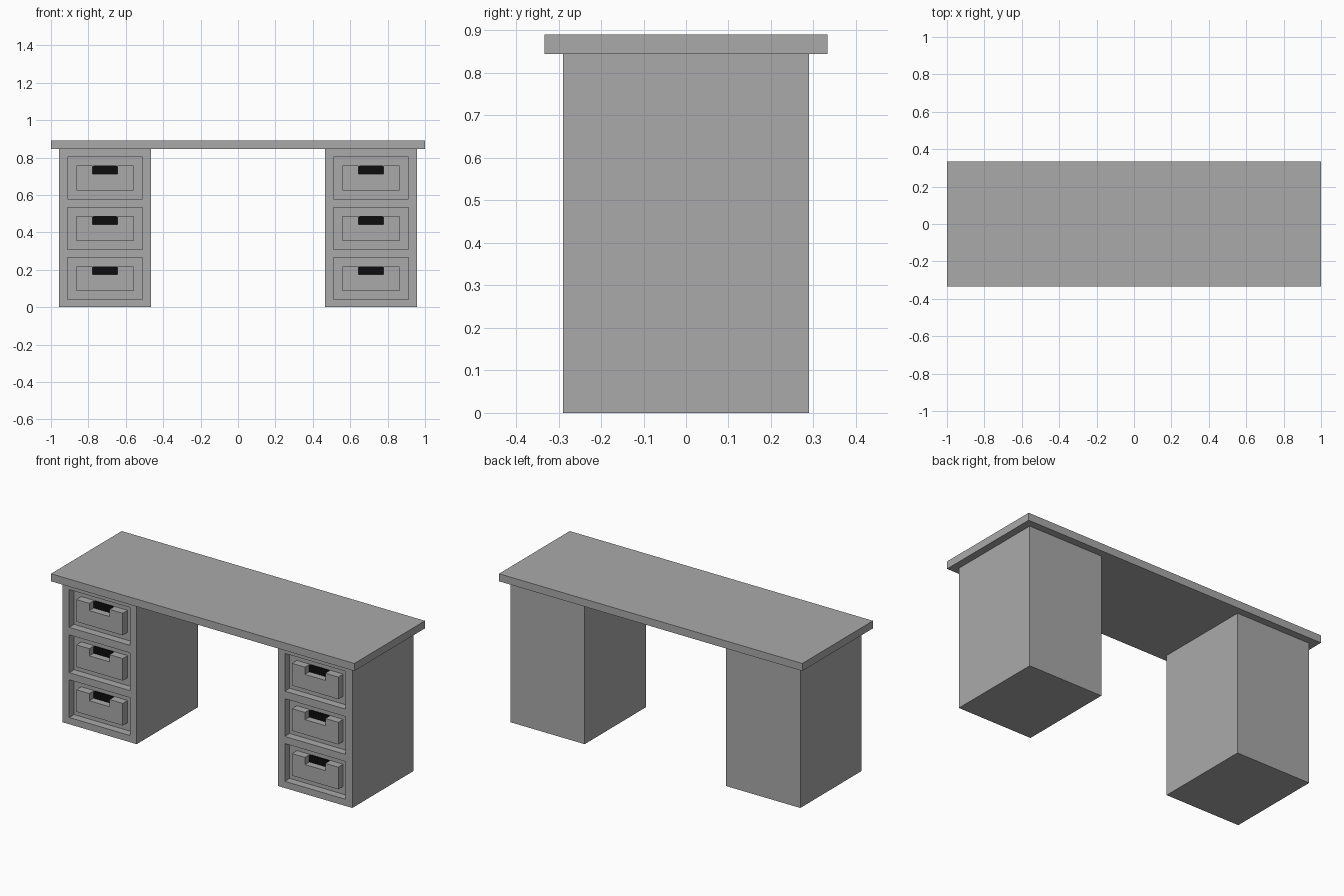
import bpy, bmesh

if "Cube" in bpy.data.objects:
    bpy.data.objects.remove(bpy.data.objects["Cube"])

FRONT, FLOOR = -0.289, -0.243   # pedestal front plane, bottom of the drawer recess
PX = 0.711                      # pedestal centre in x
BAYS = (0.1525, 0.42, 0.69)     # drawer centres in z


def material(name, c):
    m = bpy.data.materials.new(name)
    m.diffuse_color = (c, c, c, 1)
    m.use_nodes = True
    m.node_tree.nodes["Principled BSDF"].inputs["Base Color"].default_value = m.diffuse_color
    return m


grey = material("grey paint", 0.4)
black = material("black grip", 0.004)


def prism(name, profile, y0, y1, mat):
    """Extrude an (x, z) outline from y0 back to y1."""
    bm = bmesh.new()
    face = bm.faces.new([bm.verts.new((x, y0, z)) for x, z in profile])
    ext = bmesh.ops.extrude_face_region(bm, geom=[face])["geom"]
    for v in ext:
        if isinstance(v, bmesh.types.BMVert):
            v.co.y = y1
    bmesh.ops.recalc_face_normals(bm, faces=bm.faces)
    me = bpy.data.meshes.new(name)
    bm.to_mesh(me)
    bm.free()
    me.materials.append(mat)
    ob = bpy.data.objects.new(name, me)
    bpy.context.collection.objects.link(ob)
    return ob


def rect(x0, x1, z0, z1):
    return [(x0, z0), (x1, z0), (x1, z1), (x0, z1)]


# Desktop slab
prism("desktop", rect(-1, 1, 0.845, 0.89), -0.333, 0.333, grey)

for side, cx in (("left", -PX), ("right", PX)):
    # Pedestal block
    ped = prism(side + "_pedestal", rect(cx - 0.245, cx + 0.245, 0, 0.845), FRONT, 0.289, grey)
    for i, cz in enumerate(BAYS):
        # Recess cut into the front
        cut = prism("recess_cutter", rect(cx - 0.2, cx + 0.2, cz - 0.1125, cz + 0.1125),
                    FRONT - 0.1, FLOOR, grey)
        mod = ped.modifiers.new("recess", "BOOLEAN")
        mod.object, mod.operation, mod.solver = cut, "DIFFERENCE", "EXACT"
        cut.hide_render = True
        cut.hide_set(True)
        # Raised drawer panel with a finger notch in its top edge
        b, t, n = cz - 0.066, cz + 0.066, cz + 0.023
        w, h = 0.153, 0.067
        prism(f"{side}_drawer_panel_{i + 1}",
              [(cx - w, b), (cx + w, b), (cx + w, t), (cx + h, t),
               (cx + h, n), (cx - h, n), (cx - h, t), (cx - w, t)], FRONT, FLOOR, grey)
        # Dark grip at the back of the notch, corners clipped
        c = 0.006
        prism(f"{side}_drawer_grip_{i + 1}",
              [(cx - h, n), (cx + h, n), (cx + h, t - c), (cx + h - c, t),
               (cx - h + c, t), (cx - h, t - c)], FLOOR - 0.006, FLOOR, black)
